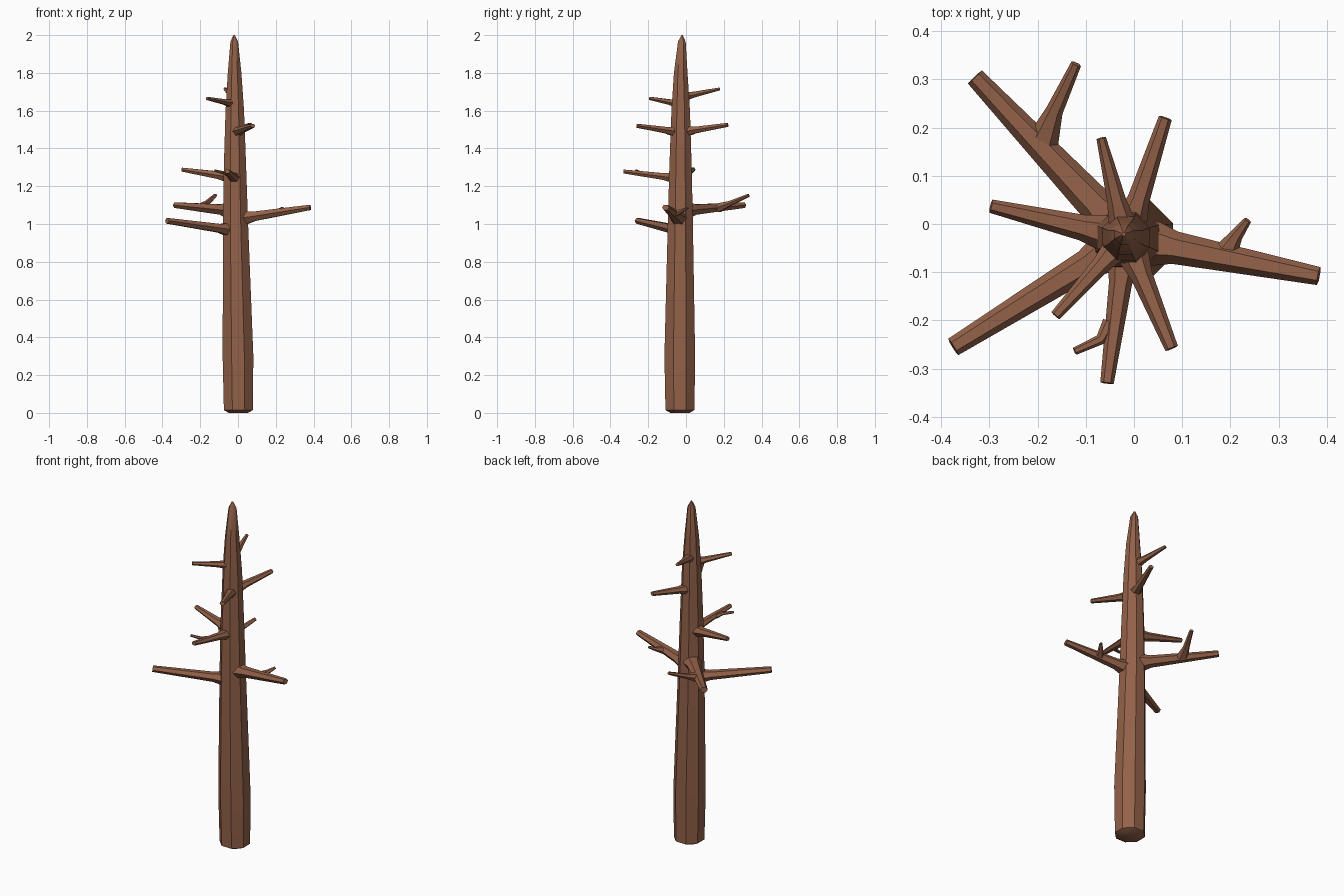
import bpy, bmesh, math
from mathutils import Vector

if "Cube" in bpy.data.objects:
    bpy.data.objects.remove(bpy.data.objects["Cube"])

bark = bpy.data.materials.new("brown_bark")
bark.diffuse_color = (0.29, 0.12, 0.066, 1)
bark.use_nodes = True
bark.node_tree.nodes["Principled BSDF"].inputs["Base Color"].default_value = bark.diffuse_color


def tube(name, rings, sides, flat=1.0, twist=0.0):
    """Capped tube through rings of (x, y, z, radius); flat squashes its height."""
    bm = bmesh.new()
    pts = [Vector(r[:3]) for r in rings]
    loops = []
    for i, (p, r) in enumerate(zip(pts, rings)):
        d = (pts[min(i + 1, len(pts) - 1)] - pts[max(i - 1, 0)]).normalized()
        if name == "trunk":
            d = Vector((0, 0, 1))
            side, up = Vector((1, 0, 0)), Vector((0, 1, 0))
        else:
            side = d.cross(Vector((0, 0, 1))).normalized()
            up = side.cross(d)
        loops.append([bm.verts.new(p + r[3] * (side * math.cos(a) + up * flat * math.sin(a)))
                      for a in (twist + 2 * math.pi * k / sides for k in range(sides))])
    for a, b in zip(loops, loops[1:]):
        for k in range(sides):
            n = (k + 1) % sides
            bm.faces.new((a[k], a[n], b[n], b[k]))
    bm.faces.new(loops[0][::-1])
    bm.faces.new(loops[-1])
    bmesh.ops.recalc_face_normals(bm, faces=bm.faces)
    me = bpy.data.meshes.new(name)
    bm.to_mesh(me)
    bm.free()
    me.materials.append(bark)
    ob = bpy.data.objects.new(name, me)
    bpy.context.collection.objects.link(ob)
    bpy.context.view_layer.objects.active = ob
    ob.select_set(True)
    bpy.ops.object.shade_smooth_by_angle(angle=math.radians(40))
    ob.select_set(False)
    return ob


# Trunk: gently leaning taper with a blunt tip
trunk = [(0.002, -0.032, 0.0, 0.055), (0.002, -0.032, 0.015, 0.083),
         (0.0, -0.033, 0.3, 0.088), (-0.013, -0.03, 1.0, 0.072),
         (-0.016, -0.029, 1.3, 0.064), (-0.017, -0.028, 1.6, 0.053),
         (-0.018, -0.028, 1.8, 0.039), (-0.02, -0.022, 1.965, 0.022),
         (-0.021, -0.021, 2.0, 0.004)]
tube("trunk", trunk, 8, twist=math.pi / 8)


def trunk_at(z):
    for a, b in zip(trunk, trunk[1:]):
        if a[2] <= z <= b[2]:
            return [u + (v - u) * (z - a[2]) / (b[2] - a[2]) for u, v in zip(a, b)]


# Branches: base height, tip, tip radius, base radius
branches = [
    (1.07, (-0.33, 0.305, 1.10), 0.020, 0.037),
    (1.245, (-0.297, 0.037, 1.288), 0.014, 0.027),
    (0.965, (-0.375, -0.255, 1.017), 0.020, 0.031),
    (1.635, (-0.163, -0.19, 1.665), 0.011, 0.019),
    (1.24, (-0.056, -0.33, 1.278), 0.014, 0.024),
    (1.485, (0.078, -0.258, 1.52), 0.014, 0.023),
    (1.025, (0.383, -0.108, 1.088), 0.019, 0.034),
    (1.485, (0.065, 0.22, 1.525), 0.014, 0.023),
    (1.67, (-0.068, 0.178, 1.715), 0.010, 0.020),
]
for i, (z, tip, rt, rb) in enumerate(branches):
    x, y, _, tr = trunk_at(z)
    c, t = Vector((x, y, z)), Vector(tip)
    length = (t - c).length
    f1, f2 = tr * 0.85 / length, (tr + 0.03) / length
    rings = [(*c.lerp(t, f), r) for f, r in
             ((0.2 * f1, rb * 1.3), (f1, rb * 1.35), (f2, rb), (1, rt))]
    tube(f"branch_{i + 1}", rings, 6, flat=0.85)

# Twigs forking off three of the branches
twigs = [((-0.19, 0.17, 1.085), (-0.165, 0.235, 1.11), (-0.12, 0.332, 1.152), 0.034, 0.018, 0.011),
         ((-0.05, -0.205, 1.262), (-0.07, -0.24, 1.27), (-0.123, -0.264, 1.283), 0.016, 0.011, 0.008),
         ((0.19, -0.06, 1.055), (0.212, -0.024, 1.068), (0.236, 0.008, 1.086), 0.026, 0.014, 0.008)]
for i, (a, b, c, ra, rb, rc) in enumerate(twigs):
    tube(f"twig_{i + 1}", [(*a, ra), (*b, rb), (*c, rc)], 6, flat=0.8)
